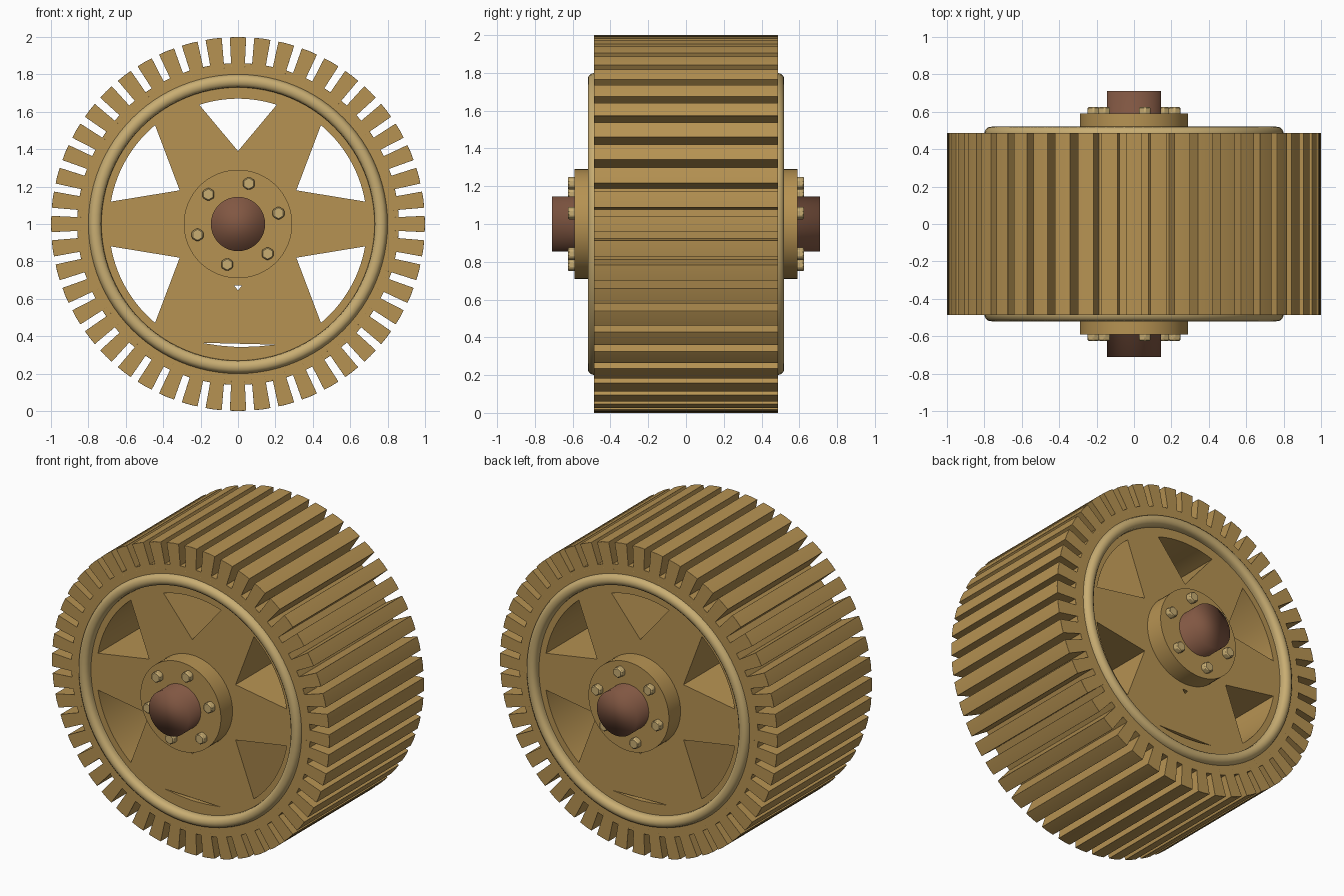
import bpy, bmesh, math
from math import sin, cos, pi, radians

if "Cube" in bpy.data.objects:
    bpy.data.objects.remove(bpy.data.objects["Cube"])

def material(name, rgb):
    m = bpy.data.materials.new(name)
    m.diffuse_color = (*rgb, 1)
    m.use_nodes = True
    m.node_tree.nodes["Principled BSDF"].inputs["Base Color"].default_value = m.diffuse_color
    return m

BRASS = material("brass", (0.47, 0.29, 0.085))
LIGHT = material("light_brass", (0.58, 0.42, 0.17))
BROWN = material("axle_brown", (0.22, 0.095, 0.055))

def polar(r, a, y=0.0):
    return (r * cos(a), y, 1 + r * sin(a))

def finish(ob, mat, angle=30):
    ob.data.materials.append(mat)
    bpy.ops.object.select_all(action='DESELECT')
    ob.select_set(True)
    bpy.context.view_layer.objects.active = ob
    bpy.ops.object.shade_smooth_by_angle(angle=radians(angle))
    return ob

def from_bmesh(name, bm, mat, angle=30):
    bmesh.ops.recalc_face_normals(bm, faces=bm.faces[:])
    me = bpy.data.meshes.new(name)
    bm.to_mesh(me)
    bm.free()
    ob = bpy.data.objects.new(name, me)
    bpy.context.collection.objects.link(ob)
    return finish(ob, mat, angle)

def cylinder(name, r, y0, y1, mat, sides=64, x=0, z=1, angle=30, spin=0):
    bpy.ops.mesh.primitive_cylinder_add(vertices=sides, radius=r, depth=abs(y1 - y0),
        location=(x, (y0 + y1) / 2, z), rotation=(pi / 2, spin, 0))
    ob = bpy.context.object
    ob.name = name
    return finish(ob, mat, angle)

def bevel(ob, width, segments=2):
    m = ob.modifiers.new("bevel", 'BEVEL')
    m.width, m.segments = width, segments
    m.limit_method, m.angle_limit = 'ANGLE', radians(40)

# toothed tread: outer tooth outline joined to an inner circle
TEETH, HALF = 48, 0.487
outline = []
for i in range(TEETH):
    c = 2 * pi * i / TEETH
    for r, d in ((0.86, -2.35), (0.999, -2.5), (1.0, 0), (0.999, 2.5), (0.86, 2.35)):
        outline.append((r, c + radians(d)))
bm = bmesh.new()
rings = [[bm.verts.new(polar(r, a, y)) for r, a in pts]
         for pts, y in ((outline, -HALF), (outline, HALF),
                        ([(0.74, a) for r, a in outline], HALF),
                        ([(0.74, a) for r, a in outline], -HALF))]
n = len(outline)
for k in range(4):
    p, q = rings[k], rings[(k + 1) % 4]
    for i in range(n):
        j = (i + 1) % n
        bm.faces.new((p[i], p[j], q[j], q[i]))
tread = from_bmesh("toothed_tread", bm, BRASS)
bevel(tread, 0.014)

# rounded lip rings on both sides
def lathe(name, profile, mat, steps=96):
    bm = bmesh.new()
    cols = [[bm.verts.new(polar(r, 2 * pi * s / steps, y)) for r, y in profile] for s in range(steps)]
    m = len(profile)
    for s in range(steps):
        a, b = cols[s], cols[(s + 1) % steps]
        for k in range(m):
            l = (k + 1) % m
            bm.faces.new((a[k], a[l], b[l], b[k]))
    return from_bmesh(name, bm, mat, 45)

LIP = [(0.80, 0.46), (0.80, 0.488), (0.793, 0.506), (0.78, 0.517), (0.762, 0.52),
       (0.745, 0.515), (0.733, 0.503), (0.73, 0.485), (0.73, 0.44)]
for side, s in (("front", -1), ("back", 1)):
    lathe(side + "_lip", [(r, y * s) for r, y in LIP], LIGHT)

# spoked disc: flat curve outline with window holes, extruded
def window(centre, apex, r, half):
    c = radians(centre)
    arc = [(r, c + radians(half) * (k / 8 - 1)) for k in range(17)]
    return [(apex, c)] + arc

loops = [[(0.75, 2 * pi * k / 96) for k in range(96)]]
loops += [window(a, 0.36, 0.69, 20) for a in (30, 150, 210, 330)]
loops.append(window(90, 0.39, 0.67, 18))
xy = [[(r * cos(a), r * sin(a)) for r, a in lp] for lp in loops]
# nearly closed bottom window: small notch and thin arc slot
xy.append([(-0.02, -0.33), (0, -0.355), (0.02, -0.33)])
xy.append([(-0.2, -0.635), (0.2, -0.645), (0.1, -0.655), (0, -0.658), (-0.1, -0.65)])
cu = bpy.data.curves.new("spoked_disc", 'CURVE')
cu.dimensions, cu.fill_mode, cu.extrude = '2D', 'BOTH', 0.47
for pts in xy:
    sp = cu.splines.new('POLY')
    sp.points.add(len(pts) - 1)
    for p, (x, y) in zip(sp.points, pts):
        p.co = (x, y, 0, 1)
    sp.use_cyclic_u = True
disc = bpy.data.objects.new("spoked_disc", cu)
disc.location, disc.rotation_euler = (0, 0, 1), (pi / 2, 0, 0)
bpy.context.collection.objects.link(disc)
bpy.ops.object.select_all(action='DESELECT')
disc.select_set(True)
bpy.context.view_layer.objects.active = disc
bpy.ops.object.convert(target='MESH')
finish(bpy.context.object, BRASS)

# hub flange and axle
cylinder("hub_flange", 0.29, -0.59, 0.59, BRASS)
cylinder("axle", 0.145, -0.71, 0.71, BROWN, angle=180)

# six hex bolts on each side
for side, s in (("front", -1), ("back", 1)):
    for i in range(6):
        x, _, z = polar(0.224, radians(15 + 60 * i))
        b = cylinder(f"{side}_bolt_{i + 1}", 0.036, s * 0.57, s * 0.625, LIGHT, 6, x, z)
        bevel(b, 0.006, 1)
